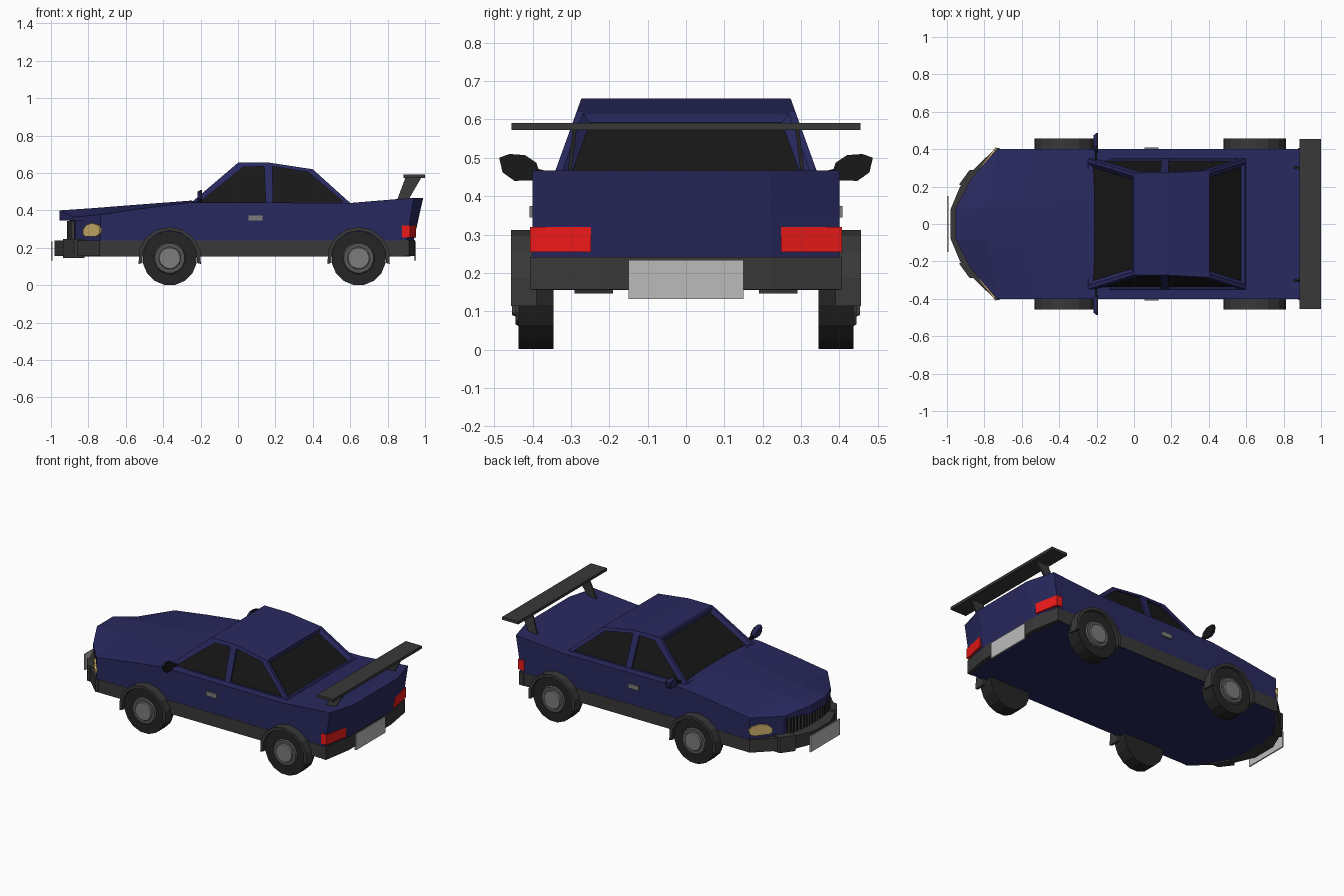
import bpy, bmesh
from math import cos, sin, radians, pi
from mathutils import Vector

if "Cube" in bpy.data.objects:
    bpy.data.objects.remove(bpy.data.objects["Cube"])


def material(name, rgb):
    m = bpy.data.materials.new(name)
    m.diffuse_color = (*rgb, 1)
    m.use_nodes = True
    m.node_tree.nodes["Principled BSDF"].inputs["Base Color"].default_value = m.diffuse_color
    return m


NAVY = material("navy paint", (0.022, 0.022, 0.115))
TRIM = material("dark trim", (0.04, 0.04, 0.04))
BLACK = material("black glass", (0.009, 0.009, 0.009))
RUBBER = material("rubber", (0.018, 0.018, 0.018))
RIM = material("rim", (0.09, 0.09, 0.09))
HUB = material("hub", (0.2, 0.2, 0.2))
PLATE = material("plate", (0.5, 0.5, 0.5))
RED = material("red lens", (0.85, 0.01, 0.01))
GOLD = material("lamp lens", (0.65, 0.47, 0.16))


def finish(name, bm, mat, mirror):
    bmesh.ops.recalc_face_normals(bm, faces=bm.faces)
    me = bpy.data.meshes.new(name)
    bm.to_mesh(me)
    bm.free()
    ob = bpy.data.objects.new(name, me)
    bpy.context.collection.objects.link(ob)
    me.materials.append(mat)
    if mirror:
        mod = ob.modifiers.new("mirror", 'MIRROR')
        mod.use_axis = (False, True, False)
    return ob


def loft(name, a, b, mat, mirror=True):
    """Closed solid between two matching loops."""
    bm = bmesh.new()
    va, vb = [bm.verts.new(p) for p in a], [bm.verts.new(p) for p in b]
    n = len(a)
    bm.faces.new(va)
    bm.faces.new(vb)
    for i in range(n):
        j = (i + 1) % n
        bm.faces.new((va[i], va[j], vb[j], vb[i]))
    return finish(name, bm, mat, mirror)


def prism(name, pts, lo, hi, axis, mat, mirror=True):
    """Extrude a 2D outline along an axis."""
    def at(v):
        return [{'x': (v, p, q), 'y': (p, v, q), 'z': (p, q, v)}[axis] for p, q in pts]
    return loft(name, at(lo), at(hi), mat, mirror)


def rect(a, b, c, d):
    return [(a, c), (b, c), (b, d), (a, d)]


def both(half):
    """Mirror a half plan outline into a full one."""
    return half + [(x, -y) for x, y in reversed(half)]


# body shell: columns of (x_low, y_low, x_top, y_top, z_top, x_in, y_in, z_in)
columns = [
    (-.90, 0, -.955, 0, .40, -.955, 0, .40),
    (-.90, .08, -.955, .08, .40, -.955, .08, .40),
    (-.865, .235, -.875, .235, .365, -.955, .08, .40),
    (-.735, .40, -.735, .40, .378, -.78, .088, .412),
    (-.50, .40, -.50, .40, .412, -.60, .10, .426),
    (-.25, .40, -.25, .40, .443, -.26, .145, .452),
    (.60, .40, .60, .40, .44, .60, .145, .44),
    (.89, .40, .94, .40, .467, .93, .145, .467),
    (.922, .22, .99, .22, .467, .99, .145, .467),
    (.922, 0, .99, 0, .467, .99, 0, .467)]
bm = bmesh.new()
grid = []
for xl, yl, xt, yt, zt, xi, yi, zi in columns:
    lip = (xt, yt, .345) if xt < -.8 else (xl + .6 * (xt - xl), yt, .345)
    low = (xl, yl, .345) if xt < -.8 else lip
    ring = [(xl, 0, .155), (xl, yl, .155), low, lip, (xt, yt, zt), (xi, yi, zi), (xi, 0, zi)]
    grid.append(ring)
for r, s in zip(grid, grid[1:]):
    for k in range(6):
        quad = list(dict.fromkeys([r[k], r[k + 1], s[k + 1], s[k]]))
        if len(quad) > 2 and any(p[1] > 0 for p in quad):
            bm.faces.new([bm.verts.new(p) for p in quad])
bmesh.ops.remove_doubles(bm, verts=bm.verts, dist=1e-4)
finish("body", bm, NAVY, True)


# cabin: the sides lean inward with height
def side_y(z):
    return .35 - (z - .44) * .36


def lean(pts, off, sign=1):
    return [(x, sign * (side_y(z) + off), z) for x, z in pts]


profile = [(-.25, .43), (-.25, .442), (0, .655), (.17, .655), (.40, .62), (.60, .44), (.60, .43)]
cabin = loft("cabin", lean(profile, 0), lean(profile, 0, -1), NAVY, False)


def recess(cutter):
    """Cut a window opening into the cabin."""
    cutter.hide_render = True
    mod = cabin.modifiers.new("opening", 'BOOLEAN')
    mod.operation, mod.solver, mod.object = 'DIFFERENCE', 'EXACT', cutter


# side windows are set slightly into the cabin
for name, pts in (
        ("front_side_window", [(-.205, .444), (.03, .632), (.14, .635), (.148, .444)]),
        ("rear_side_window", [(.188, .444), (.184, .635), (.375, .605), (.565, .444)])):
    recess(loft(name + "_cutter", lean(pts, .02), lean(pts, -.012), BLACK))
    loft(name, lean(pts, -.0115), lean(pts, -.018), BLACK)


# windscreen and rear window sit below the slopes, inside tapering frames
def screen(name, foot, head):
    def loop(drop, margin):
        return [(p[0], s * (side_y(p[1]) - margin), p[1] - drop)
                for p, s in ((foot, 1), (head, 1), (head, -1), (foot, -1))]
    recess(loft(name + "_cutter", loop(-.025, .001), loop(.025, .037), BLACK, False))
    loft(name, loop(.0245, .0365), loop(.035, .0365), BLACK, False)


screen("windscreen", (-.243, .448), (-.008, .648))
screen("rear_window", (.594, .445), (.404, .616))

# lower trim, bumpers and plates
prism("side_skirt", both([(-.74, .402), (.90, .402)]), .157, .24, 'z', TRIM, False)
prism("front_bumper", both([(-.98, .08), (-.93, .20), (-.875, .275), (-.74, .405), (-.72, .405)]),
      .157, .24, 'z', TRIM, False)
prism("bumper_block", [(-.935, .212), (-.878, .29), (-.82, .29), (-.88, .19)], .147, .248, 'z', TRIM)
prism("rear_bumper", both([(.88, .406), (.915, .406), (.946, .22)]), .157, .242, 'z', TRIM, False)
prism("front_plate", rect(-.15, .15, .132, .234), -1.0, -.992, 'x', PLATE, False)
prism("rear_plate", rect(-.15, .15, .132, .234), .942, .952, 'x', PLATE, False)

# grille: dark backing and upright slats below the nose lip
prism("grille_backing", both([(-.903, .08), (-.876, .21), (-.86, .205)]), .242, .343, 'z', BLACK, False)
for i in range(8):
    y = .014 + i * .027
    x = -.903 + max(0, y - .08) * .2
    prism("grille_slat", rect(x - .012, x + .005, y - .005, y + .005), .242, .343, 'z', TRIM)

# headlights on the slanted front corners
a, b = Vector((-.865, .235, 0)), Vector((-.735, .40, 0))
n = Vector((a.y - b.y, b.x - a.x, 0)).normalized()
shape = [(.33, .275), (.42, .262), (.88, .262), (1.0, .275), (1.03, .30), (.95, .322), (.7, .332), (.47, .322), (.35, .30)]
lamp = [a.lerp(b, t) + Vector((0, 0, z)) for t, z in shape]
loft("headlight", [p + n * .010 for p in lamp], [p - n * .01 for p in lamp], GOLD)

# tail lights wrap round the rear corners
prism("tail_light", [(.878, .406), (.92, .406), (.952, .248), (.90, .248)], .255, .32, 'z', RED)

# door handles and mirrors
prism("door_handle", rect(.055, .13, .345, .374), .395, .408, 'y', HUB)
oval = [(.487, .50), (.46, .51), (.42, .507), (.39, .487), (.383, .465), (.40, .441), (.447, .44), (.478, .462)]
small = [(.437 + (y - .437) * .75, .475 + (z - .475) * .75) for y, z in oval]
loft("mirror_shell", [(-.216, y, z) for y, z in small], [(-.2, y, z) for y, z in oval], NAVY)
prism("mirror_glass", oval, -.2, -.192, 'x', BLACK)
prism("mirror_stem", [(.335, .44), (.335, .458), (.40, .475), (.40, .455)], -.208, -.197, 'x', BLACK)


# wheels and flares
def circle(cx, r, count=16):
    return [(cx + r * cos(2 * pi * (i + .5) / count), .145 + r * sin(2 * pi * (i + .5) / count))
            for i in range(count)]


def drum(name, cx, r0, y0, r1, y1, mat):
    loft(name, [(x, y0, z) for x, z in circle(cx, r0)], [(x, y1, z) for x, z in circle(cx, r1)], mat)


for end, cx in (("front", -.365), ("rear", .645)):
    drum(end + "_tyre", cx, .146, .345, .146, .436, RUBBER)
    drum(end + "_rim", cx, .09, .43, .08, .445, RIM)
    drum(end + "_hub", cx, .062, .44, .056, .453, HUB)
    # open arch around the top of the tyre
    angles = [radians(-10 + 200 * i / 8) for i in range(9)]
    arc = [(cx + .169 * cos(t), .143 + .169 * sin(t)) for t in angles]
    arc += [(cx + .148 * cos(t), .145 + .148 * sin(t)) for t in reversed(angles)]
    prism(end + "_flare", arc, .39, .456, 'y', TRIM)

# rear wing on two raked stands
prism("wing", rect(.885, 1.0, -.455, .455), .573, .591, 'z', TRIM, False)
stand = [(.85, .455), (.91, .455), (.98, .575), (.895, .575)]
loft("wing_stand", [(x, .285 + (.575 - z) * .12, z) for x, z in stand],
     [(x, .295 + (.575 - z) * .12, z) for x, z in stand], TRIM)
